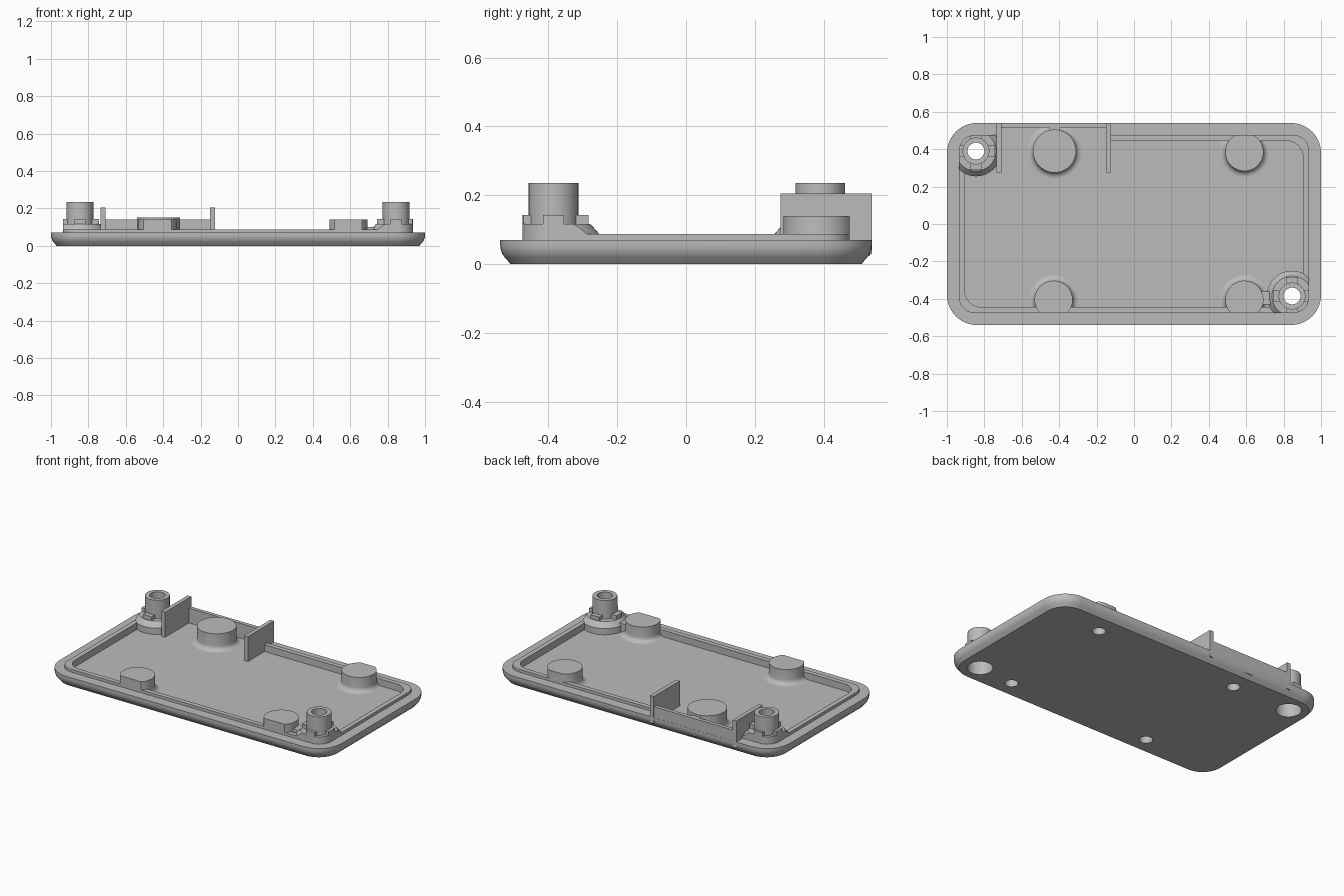
import bpy, bmesh, math
from mathutils import Matrix

if "Cube" in bpy.data.objects:
    bpy.data.objects.remove(bpy.data.objects["Cube"], do_unlink=True)

grey = bpy.data.materials.new("plastic_grey")
grey.use_nodes = True
grey.diffuse_color = (0.5, 0.5, 0.5, 1)
grey.node_tree.nodes["Principled BSDF"].inputs["Base Color"].default_value = (0.5, 0.5, 0.5, 1)

FLOOR, RIM, LIP = 0.045, 0.07, 0.088


def rounded(hx, hy, r, steps=10):
    """Outline of a rounded rectangle."""
    pts = []
    for k, (sx, sy) in enumerate([(1, 1), (-1, 1), (-1, -1), (1, -1)]):
        for i in range(steps + 1):
            a = math.pi / 2 * (k + i / steps)
            pts.append((sx * (hx - r) + r * math.cos(a), sy * (hy - r) + r * math.sin(a)))
    return pts


def circle(r, x=0, y=0, n=48):
    return [(x + r * math.cos(2 * math.pi * i / n), y + r * math.sin(2 * math.pi * i / n))
            for i in range(n)]


def loft(name, rings):
    """Closed solid from a stack of (outline, height) rings."""
    bm = bmesh.new()
    loops = [[bm.verts.new((x, y, z)) for x, y in pts] for pts, z in rings]
    n = len(loops[0])
    bm.faces.new(loops[0][::-1])
    bm.faces.new(loops[-1])
    for a, b in zip(loops, loops[1:]):
        for i in range(n):
            j = (i + 1) % n
            bm.faces.new((a[i], a[j], b[j], b[i]))
    bmesh.ops.recalc_face_normals(bm, faces=bm.faces[:])
    return finish(name, bm)


def box(name, x0, x1, y0, y1, z0, z1, turn=0, at=(0, 0)):
    bm = bmesh.new()
    bmesh.ops.create_cube(bm, size=1)
    for v in bm.verts:
        v.co.x = x1 if v.co.x > 0 else x0
        v.co.y = y1 if v.co.y > 0 else y0
        v.co.z = z1 if v.co.z > 0 else z0
    bm.transform(Matrix.Translation((at[0], at[1], 0)) @ Matrix.Rotation(turn, 4, 'Z'))
    return finish(name, bm)


def finish(name, bm):
    me = bpy.data.meshes.new(name)
    bm.to_mesh(me)
    bm.free()
    me.materials.append(grey)
    ob = bpy.data.objects.new(name, me)
    bpy.context.collection.objects.link(ob)
    return ob


def lathe(name, x, y, profile):
    return loft(name, [(circle(r, x, y), z) for r, z in profile])


def boolean(ob, tool, op):
    tool.hide_render = True
    mod = ob.modifiers.new(op, 'BOOLEAN')
    mod.operation, mod.object, mod.solver = op, tool, 'EXACT'
    bpy.context.view_layer.objects.active = ob
    bpy.ops.object.modifier_apply(modifier=mod.name)


# Tray: curved outer edge, flat rim, raised lip and sunken floor in one loft
edge = [(0.03, 0), (0.022, 0.01), (0.013, 0.02), (0.006, 0.03), (0.001, 0.045), (0, 0.055), (0, RIM)]
tray = loft("tray", [(rounded(1 - d, 0.54 - d, 0.16 - d), z) for d, z in edge] + [
    (rounded(0.935, 0.475, 0.08), RIM), (rounded(0.935, 0.475, 0.08), LIP),
    (rounded(0.905, 0.445, 0.09), LIP), (rounded(0.905, 0.445, 0.09), FLOOR)])
parts = [tray]
tools = []

# Connector bay: opening in the lip, back wall and two side ribs
bay = box("bay_cutter", -0.72, -0.135, 0.4, 0.515, FLOOR, 0.3)
boolean(tray, bay, 'DIFFERENCE')
tools.append(bay)
parts.append(box("bay_wall", -0.73, -0.125, 0.515, 0.539, 0.06, 0.14))
parts.append(box("bay_neck", -0.455, -0.395, 0.48, 0.52, 0.03, 0.139))
for side, x in (("right", -0.735), ("left", -0.149)):
    parts.append(box("bay_rib_" + side, x, x + 0.026, 0.275, 0.54, 0.03, 0.205))

# Everything inside the lip is trimmed to its outer outline
trim = loft("trim_helper", [(rounded(0.935, 0.475, 0.08), z) for z in (0.01, 0.4)])
tools.append(trim)

# Standoffs with a filleted foot and a blind hole from below
for name, x, y, r, top in (("back_right", -0.425, 0.39, 0.115, 0.152),
                           ("back_left", 0.59, 0.385, 0.102, 0.14),
                           ("front_right", -0.43, -0.405, 0.102, 0.14),
                           ("front_left", 0.59, -0.405, 0.102, 0.14)):
    f = 0.03
    fillet = [(r + f * (1 - math.sin(a)), FLOOR + f * (1 - math.cos(a)))
              for a in (math.pi / 2 * i / 5 for i in range(6))]
    post = lathe("standoff_" + name, x, y, [(r + f, 0.025)] + fillet + [(r, top)])
    if name != "back_right":
        boolean(post, trim, 'INTERSECT')
    hole = lathe("hole_cutter_" + name, x, y, [(0.039, -0.1), (0.039, 0.11)])
    boolean(post, hole, 'DIFFERENCE')
    boolean(tray, hole, 'DIFFERENCE')
    parts.append(post)
    tools.append(hole)

# Screw bosses: sloped collar, tube, through hole and counterbore
for name, x, y in (("back_right", -0.845, 0.39), ("front_left", 0.845, -0.385)):
    boss = lathe("screw_boss_" + name, x, y, [
        (0.135, 0.025), (0.135, 0.085), (0.107, 0.117), (0.072, 0.117), (0.072, 0.235)])
    boolean(boss, trim, 'INTERSECT')
    bore = lathe("bore_cutter_" + name, x, y, [
        (0.075, -0.1), (0.075, 0.095), (0.045, 0.095), (0.045, 0.4)])
    boolean(boss, bore, 'DIFFERENCE')
    boolean(tray, bore, 'DIFFERENCE')
    parts.append(boss)
    tools.append(bore)
    for i in range(4):
        tab = box(f"boss_tab_{name}_{i}", 0.06, 0.102, -0.03, 0.03, 0.105, 0.142,
                  math.pi / 2 * i, (x, y))
        boolean(tab, trim, 'INTERSECT')
        parts.append(tab)

# Short web between the front left standoff and its boss
parts.append(box("boss_web", 0.67, 0.75, -0.43, -0.36, 0.03, 0.1))

for tool in tools:
    bpy.data.objects.remove(tool, do_unlink=True)

# Smooth the curved walls, keep the edges crisp
bpy.ops.object.select_all(action='DESELECT')
for ob in parts:
    ob.select_set(True)
bpy.context.view_layer.objects.active = tray
bpy.ops.object.shade_smooth_by_angle(angle=math.radians(35))
